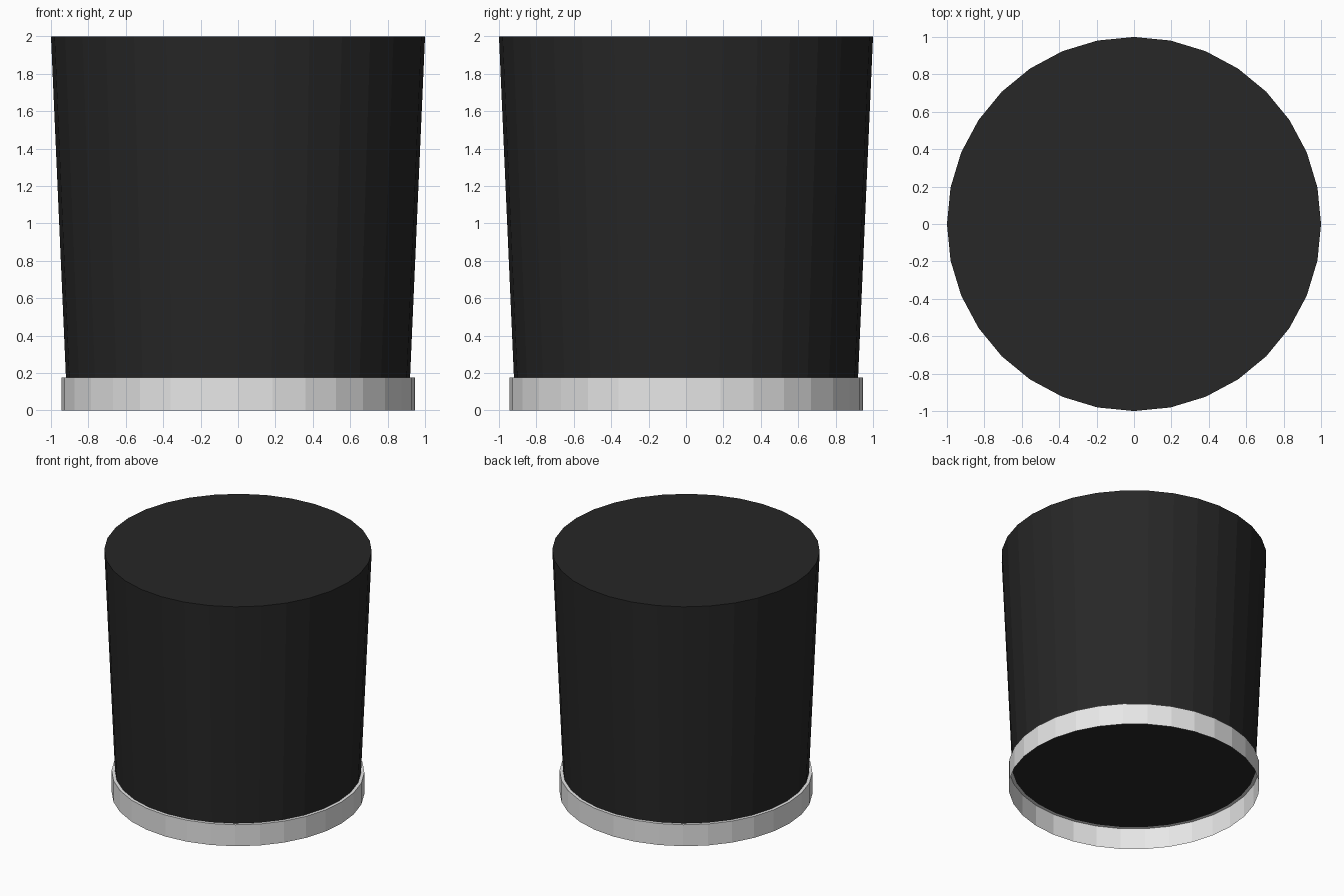
import bpy, bmesh, math

if "Cube" in bpy.data.objects:
    bpy.data.objects.remove(bpy.data.objects["Cube"])

SIDES = 32
BAND_TOP = 0.177


def material(name, rgb):
    m = bpy.data.materials.new(name)
    m.diffuse_color = (*rgb, 1.0)
    m.use_nodes = True
    m.node_tree.nodes["Principled BSDF"].inputs["Base Color"].default_value = m.diffuse_color
    return m


def lathe(name, profile, mat, cap=False):
    """Flat-faced surface of revolution; cap closes both ends."""
    bm = bmesh.new()
    rings = []
    for r, z in profile:
        rings.append([bm.verts.new((r * math.cos(2 * math.pi * i / SIDES),
                                    r * math.sin(2 * math.pi * i / SIDES), z))
                      for i in range(SIDES)])
    for a, b in zip(rings, rings[1:]):
        for i in range(SIDES):
            j = (i + 1) % SIDES
            bm.faces.new((a[i], a[j], b[j], b[i]))
    if cap:
        bm.faces.new(rings[0][::-1])
        bm.faces.new(rings[-1])
    mesh = bpy.data.meshes.new(name)
    bm.to_mesh(mesh)
    bm.free()
    mesh.materials.append(mat)
    obj = bpy.data.objects.new(name, mesh)
    bpy.context.collection.objects.link(obj)
    return obj


black = material("soft black", (0.02, 0.02, 0.02))
grey = material("light grey", (0.8, 0.8, 0.8))

# Tapered solid body, wider at the top
lathe("body", [(0.92, BAND_TOP), (1.0, 2.0)], black, cap=True)

# Thin open band below the body, with a narrow ledge on top
lathe("base_band", [(0.945, 0.0), (0.945, BAND_TOP), (0.92, BAND_TOP)], grey)
